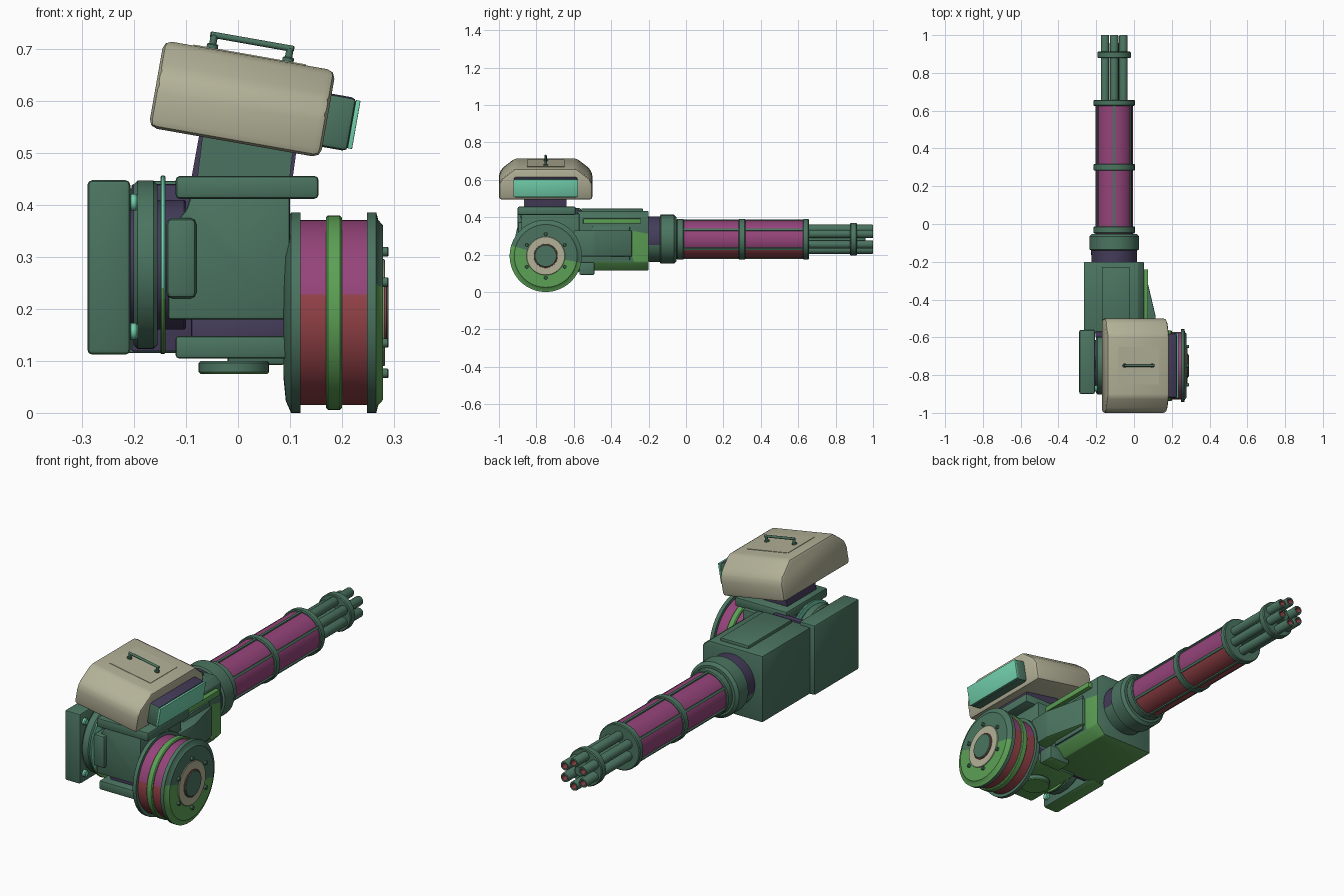
import bpy, bmesh, math
from mathutils import Matrix, Vector

if "Cube" in bpy.data.objects:
    bpy.data.objects.remove(bpy.data.objects["Cube"])

COLOURS = {
    "green": (0.07, 0.175, 0.117), "lime": (0.107, 0.35, 0.09),
    "magenta": (0.3, 0.058, 0.195), "red": (0.3, 0.055, 0.065),
    "beige": (0.45, 0.44, 0.31), "teal": (0.17, 0.64, 0.42),
    "navy": (0.058, 0.045, 0.102)}
MATS = {}
for key, rgb in COLOURS.items():
    m = bpy.data.materials.new(key + " paint")
    m.use_nodes = True
    m.diffuse_color = (*rgb, 1)
    m.node_tree.nodes["Principled BSDF"].inputs["Base Color"].default_value = (*rgb, 1)
    MATS[key] = m


def finish(name, bm, colour, matrix=None):
    """Colour faces by name or rule, keep hard edges sharp, make the object."""
    bmesh.ops.recalc_face_normals(bm, faces=bm.faces)
    if matrix:
        bm.transform(matrix)
    bm.normal_update()
    used = []
    for f in bm.faces:
        key = colour if isinstance(colour, str) else colour(f.calc_center_median(), f.normal)
        if key not in used:
            used.append(key)
        f.material_index = used.index(key)
        f.smooth = True
    for e in bm.edges:
        e.smooth = len(e.link_faces) == 2 and e.calc_face_angle(0) < math.radians(35)
    mesh = bpy.data.meshes.new(name)
    bm.to_mesh(mesh)
    bm.free()
    for key in used:
        mesh.materials.append(MATS[key])
    ob = bpy.data.objects.new(name, mesh)
    bpy.context.collection.objects.link(ob)
    return ob


def round_edges(bm, width):
    if width:
        bmesh.ops.bevel(bm, geom=bm.edges[:], offset=width, segments=2,
                        profile=0.5, affect='EDGES', clamp_overlap=True)


def box(name, x, y, z, colour, bevel=0.006, matrix=None):
    bm = bmesh.new()
    lo, hi = Vector((x[0], y[0], z[0])), Vector((x[1], y[1], z[1]))
    bmesh.ops.create_cube(bm, size=1, matrix=Matrix.Translation((lo + hi) / 2)
                          @ Matrix.Diagonal((*(hi - lo), 1)))
    round_edges(bm, bevel)
    return finish(name, bm, colour, matrix)


def prism(name, points, axis, a, b, colour, bevel=0.0, matrix=None, cuts=()):
    """Extrude a 2D outline along an axis from a to b."""
    place = {'x': lambda p, t: (t, *p), 'y': lambda p, t: (p[0], t, p[1]),
             'z': lambda p, t: (*p, t)}[axis]
    bm = bmesh.new()
    f = bm.faces.new([bm.verts.new(place(p, a)) for p in points])
    ext = bmesh.ops.extrude_face_region(bm, geom=[f])
    d = Vector(place((0, 0), b - a))
    bmesh.ops.translate(bm, vec=d, verts=[v for v in ext["geom"]
                                          if isinstance(v, bmesh.types.BMVert)])
    bmesh.ops.recalc_face_normals(bm, faces=bm.faces)
    round_edges(bm, bevel)
    for co, no in cuts:
        bmesh.ops.bisect_plane(bm, geom=bm.verts[:] + bm.edges[:] + bm.faces[:],
                               plane_co=co, plane_no=no)
    return finish(name, bm, colour, matrix)


def lathe(name, profile, axis, centre, colour, segs=48, matrix=None):
    """Turn (position, radius) pairs around an axis through centre."""
    turn = {'x': Matrix.Rotation(math.pi / 2, 4, 'Y'),
            'y': Matrix.Rotation(-math.pi / 2, 4, 'X'), 'z': Matrix()}[axis]
    bm = bmesh.new()
    rows = [[bm.verts.new((r * math.cos(math.tau * i / segs),
                           r * math.sin(math.tau * i / segs), t)) for i in range(segs)]
            for t, r in profile]
    for lower, upper in zip(rows, rows[1:]):
        for i in range(segs):
            j = (i + 1) % segs
            bm.faces.new((lower[i], lower[j], upper[j], upper[i]))
    bmesh.ops.remove_doubles(bm, verts=bm.verts, dist=1e-6)
    bm.transform(Matrix.Translation(centre) @ turn)
    return finish(name, bm, colour, matrix)


def disc(name, a, b, r, axis, centre, colour, segs=48, edge=0.004, matrix=None):
    return lathe(name, [(a, 0), (a, r - edge), (a + edge, r), (b - edge, r),
                        (b, r - edge), (b, 0)], axis, centre, colour, segs, matrix)


def under(c, n):
    return "lime" if n.z < -0.5 else "green"


def two_tone(c, n):
    return "magenta" if c.z > 0.23 else "red"


# Rotary barrel group
AX, AZ = -0.105, 0.282
AXIS = (AX, 0, AZ)
lathe("barrel_neck", [(-0.21, 0), (-0.21, 0.12), (-0.14, 0.122), (-0.135, 0.131),
                      (-0.065, 0.131), (-0.052, 0.118), (-0.052, 0)], 'y', AXIS,
      lambda c, n: "navy" if c.y < -0.14 and c.z > 0.25 else "green")
lathe("barrel_shroud", [(-0.06, 0), (-0.06, 0.1), (0.64, 0.1), (0.64, 0)],
      'y', AXIS, two_tone)
for i, (a, b) in enumerate(((-0.05, -0.012), (0.282, 0.318), (0.625, 0.657))):
    disc("shroud_ring_%d" % i, a, b, 0.109, 'y', AXIS, "green")
for i in range(6):
    ang = math.tau * (i + 0.5) / 6
    ux, uz = math.cos(ang), math.sin(ang)
    rail = Matrix.Translation(AXIS) @ Matrix.Rotation(-ang, 4, 'Y')
    box("shroud_rail_%d" % i, (0.094, 0.106), (-0.02, 0.63), (-0.006, 0.006),
        "green", 0, rail)
    lathe("gun_tube_%d" % i, [(0.6, 0), (0.6, 0.022), (0.995, 0.022), (1, 0.02),
                              (1, 0.013), (0.97, 0.013), (0.97, 0)], 'y',
          (AX + 0.056 * ux, 0, AZ + 0.056 * uz),
          lambda c, n: "red" if 0.965 < c.y < 0.99 else "green", 20)
disc("tube_clamp", 0.878, 0.913, 0.088, 'y', AXIS, "green")
disc("tube_core", 0.6, 0.96, 0.026, 'y', AXIS, "green", 20)


# Receiver body
def body_colour(c, n):
    low_corner = c.z < 0.27 and c.y > -0.3 and n.x > 0.5
    return "lime" if n.z < -0.5 or low_corner else "green"


prism("receiver", [(-0.265, 0.115), (0.01, 0.115), (0.052, 0.16), (0.052, 0.405),
                   (0.02, 0.432), (-0.265, 0.432)], 'y', -0.58, -0.2, body_colour,
      0.005, cuts=(((0, -0.29, 0.2), (0, 1, 0.3)), ((0, 0, 0.27), (0, 0.2, 1))))
box("receiver_cover", (-0.17, -0.02), (-0.56, -0.23), (0.425, 0.446), "green", 0.004)
box("receiver_strip", (0.03, 0.074), (-0.55, -0.24), (0.365, 0.392), "lime", 0.003)
box("receiver_front", (-0.205, -0.06), (-0.6, -0.57), (0.118, 0.44), "navy", 0.004)
prism("feed_chute", [(0.03, -0.6), (0.115, -0.6), (0.115, -0.49), (0.068, -0.29),
                     (0.03, -0.29)], 'z', 0.19, 0.33, under, 0.005)
box("feed_side_panel", (0.04, 0.06), (-0.5, -0.3), (0.17, 0.35), "green", 0.003)
box("lower_bracket", (-0.02, 0.09), (-0.57, -0.49), (0.092, 0.16), under)

# Front housing
prism("front_housing", [(-0.135, 0.18), (0.1, 0.18), (0.1, 0.42), (-0.09, 0.42),
                        (-0.1, 0.39), (-0.135, 0.35)], 'y', -0.88, -0.57, under, 0.006)
box("housing_pad", (-0.138, -0.08), (-0.9, -0.72), (0.22, 0.375), "green", 0.012)
box("housing_base", (-0.09, 0.09), (-0.84, -0.57), (0.13, 0.185), "navy", 0.004)
box("lower_plate", (-0.12, 0.1), (-0.88, -0.57), (0.105, 0.148), under)
disc("lower_disc", 0.075, 0.1, 0.068, 'z', (-0.008, -0.72, 0), under, 32)
box("drum_axle", (0.05, 0.1), (-0.82, -0.66), (0.13, 0.28), "red", 0.006)

# Side counterweight and its turntable
box("side_plate", (-0.29, -0.207), (-0.9, -0.56), (0.112, 0.448), under, 0.01)
SIDE = (0, -0.74, 0.285)
disc("side_turntable", -0.201, -0.155, 0.162, 'x', SIDE, "green", edge=0.008)
disc("side_spindle", -0.23, -0.1, 0.125, 'x', SIDE, "navy")
disc("side_thin_ring", -0.149, -0.14, 0.172, 'x', SIDE,
     lambda c, n: "teal" if c.z > 0.23 else "lime", edge=0.002)
for i, z in enumerate((0.157, 0.405)):
    disc("side_bolt_%d" % i, -0.21, -0.192, 0.016, 'x', (0, -0.87, z), "teal", 16)

# Ammunition drum
DRUM = (0, -0.75, 0.193)


def drum_face(c, n):
    return "lime" if n.x > 0.5 and c.z < 0.2 - 0.25 * (c.y + 0.75) else "green"


lathe("drum_shell", [(0.1, 0), (0.1, 0.178), (0.27, 0.178), (0.27, 0)], 'x', DRUM, two_tone, 64)
lathe("drum_inner_rim", [(0.088, 0), (0.088, 0.13), (0.092, 0.17), (0.102, 0.193),
                         (0.12, 0.193), (0.12, 0.17)], 'x', DRUM, "green", 64)
disc("drum_band", 0.169, 0.2, 0.187, 'x', DRUM, "lime", 64)
lathe("drum_outer_rim", [(0.248, 0.17), (0.248, 0.193), (0.266, 0.193), (0.27, 0.178),
                         (0.279, 0.168), (0.279, 0)], 'x', DRUM, drum_face, 64)
disc("drum_hub_ring", 0.275, 0.283, 0.103, 'x', DRUM, "beige", edge=0.002)
disc("drum_hub_edge", 0.28, 0.287, 0.064, 'x', DRUM, "red", edge=0.001)
disc("drum_hub_cap", 0.28, 0.29, 0.06, 'x', DRUM, "green", edge=0.003)
for i in range(6):
    ang = math.tau * (i + 0.5) / 6
    disc("drum_bolt_%d" % i, 0.275, 0.29, 0.009, 'x',
         (0, DRUM[1] + 0.117 * math.cos(ang), DRUM[2] + 0.117 * math.sin(ang)),
         "green", 12, 0.002)

# Neck under the sensor head
box("neck_base", (-0.12, 0.155), (-0.9, -0.59), (0.412, 0.456), "green", 0.008)
prism("neck_pillar", [(-0.09, 0.45), (0.105, 0.45), (0.12, 0.56), (-0.07, 0.56)],
      'y', -0.86, -0.64, "navy")
prism("neck_front_plate", [(-0.078, 0.455), (0.1, 0.455), (0.112, 0.56), (-0.065, 0.56)],
      'y', -0.867, -0.858, "green")

# Tilted sensor head
HEAD = Matrix.Translation((0.008, -0.75, 0.604)) @ Matrix.Rotation(math.radians(10), 4, 'Y')
prism("head_shell", [(-0.25, -0.085), (0.25, -0.085), (0.25, 0.0), (0.235, 0.03),
                     (0.165, 0.085), (-0.165, 0.085), (-0.235, 0.03), (-0.25, 0.0)],
      'x', -0.168, 0.168, "beige", 0.016, HEAD)
box("head_top_panel", (-0.11, 0.11), (-0.1, 0.1), (0.082, 0.087), "beige", 0, HEAD)
box("lens_housing", (0.14, 0.217), (-0.17, 0.17), (-0.064, 0.04),
    lambda c, n: "navy" if n.z > 0.5 else "green", 0.01, HEAD)
box("lens_panel", (0.216, 0.225), (-0.172, 0.172), (-0.058, 0.036), "teal", 0.001, HEAD)
disc("handle_bar", -0.082, 0.082, 0.006, 'x', (0, 0, 0.112), "green", 12, 0.002, HEAD)
for side in (-1, 1):
    disc("handle_post_%s" % ("left" if side > 0 else "right"), 0.08, 0.114, 0.007, 'z',
         (side * 0.074, 0, 0), "green", 12, 0.002, HEAD)
    disc("handle_foot_%s" % ("left" if side > 0 else "right"), 0.08, 0.095, 0.011, 'z',
         (side * 0.074, 0, 0), "green", 12, 0.002, HEAD)
